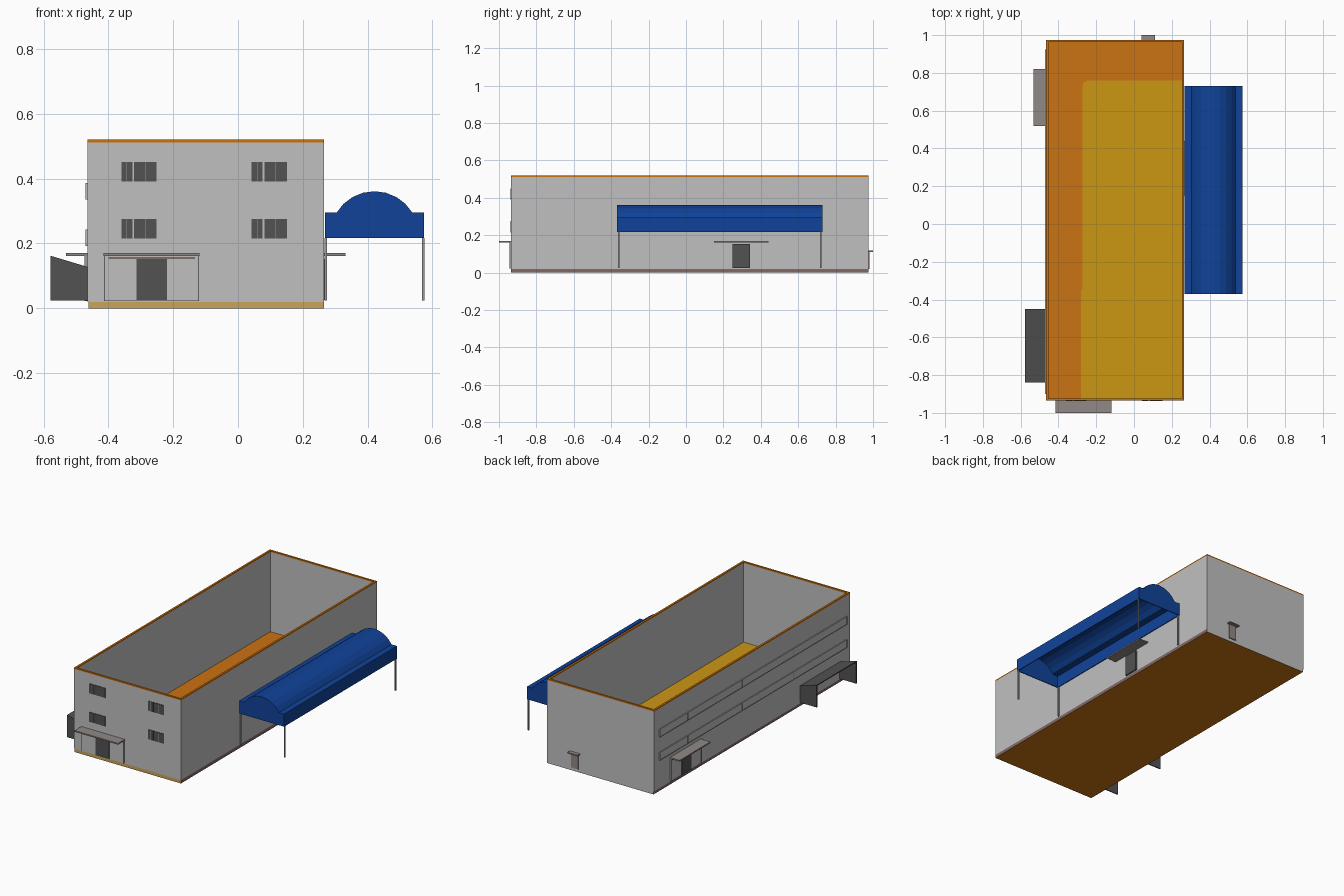
import bpy, bmesh, math

default = bpy.data.objects.get("Cube")
if default:
    bpy.data.objects.remove(default, do_unlink=True)


def material(name, r, g, b):
    m = bpy.data.materials.new(name)
    m.use_nodes = True
    m.diffuse_color = (r, g, b, 1)
    m.node_tree.nodes["Principled BSDF"].inputs["Base Color"].default_value = (r, g, b, 1)
    return m


WALL = material("wall_grey", .52, .53, .52)
ORANGE = material("orange", .6, .17, .006)
GOLD = material("gold", .6, .31, .007)
BLUE = material("blue", .005, .055, .32)
DARK = material("dark_grey", .085, .085, .085)
TAN = material("tan", .6, .37, .1)
MAUVE = material("mauve_brown", .23, .14, .13)
AWNING = material("warm_grey", .28, .25, .24)
STEEL = material("steel_grey", .32, .32, .32)

# Main outline of the building
X0, X1, Y0, Y1 = -.465, .265, -.935, .975
BASE, TOP, THICK = .02, .52, .012


def prism(name, profile, axis, lo, hi, mat):
    """Extrude a closed 2D profile along axis 'y' (x,z profile) or 'z' (x,y profile)."""
    def point(p, t):
        return (p[0], t, p[1]) if axis == 'y' else (p[0], p[1], t)
    bm = bmesh.new()
    a = [bm.verts.new(point(p, lo)) for p in profile]
    b = [bm.verts.new(point(p, hi)) for p in profile]
    bm.faces.new(a)
    bm.faces.new(b[::-1])
    for i in range(len(a)):
        j = (i + 1) % len(a)
        bm.faces.new((a[j], a[i], b[i], b[j]))
    bmesh.ops.recalc_face_normals(bm, faces=bm.faces)
    mesh = bpy.data.meshes.new(name)
    bm.to_mesh(mesh)
    bm.free()
    mesh.materials.append(mat)
    ob = bpy.data.objects.new(name, mesh)
    bpy.context.collection.objects.link(ob)
    return ob


def box(name, x, y, z, mat):
    corners = [(x[0], y[0]), (x[1], y[0]), (x[1], y[1]), (x[0], y[1])]
    return prism(name, corners, 'z', z[0], z[1], mat)


def on_wall(name, side, along, out, z, mat):
    """Box standing on an outer wall; 'out' is the distance range from that wall."""
    if side == "front":
        return box(name, along, (Y0 - out[1], Y0 - out[0]), z, mat)
    if side == "back":
        return box(name, along, (Y1 + out[0], Y1 + out[1]), z, mat)
    if side == "east":
        return box(name, (X1 + out[0], X1 + out[1]), along, z, mat)
    return box(name, (X0 - out[1], X0 - out[0]), along, z, mat)


def ring(name, z, mat):
    box(name + "_front", (X0, X1), (Y0, Y0 + THICK), z, mat)
    box(name + "_back", (X0, X1), (Y1 - THICK, Y1), z, mat)
    box(name + "_west", (X0, X0 + THICK), (Y0 + THICK, Y1 - THICK), z, mat)
    box(name + "_east", (X1 - THICK, X1), (Y0 + THICK, Y1 - THICK), z, mat)


# Base slab: tan front, brown sides, grey back, orange floor and underside
slab = box("base_slab", (X0 + .004, X1), (Y0, Y1), (0, BASE), ORANGE)
for m in (TAN, MAUVE, WALL):
    slab.data.materials.append(m)
for f in slab.data.polygons:
    if f.normal.y < -.5:
        f.material_index = 1
    elif abs(f.normal.x) > .5:
        f.material_index = 2
    elif f.normal.y > .5:
        f.material_index = 3

# Open-topped walls with an orange rim
ring("wall", (BASE, TOP - .008), WALL)
ring("rim", (TOP - .008, TOP), ORANGE)

# Gold floor area with one rounded corner
R, gx, gy = .03, -.272, .76
floor = [(-.28, Y0 + THICK), (X1 - THICK, Y0 + THICK), (X1 - THICK, gy)]
for i in range(7):
    a = math.pi / 2 * (1 + i / 6)
    floor.append((gx + R + R * math.cos(a), gy - R + R * math.sin(a)))
floor += [(gx, -.34), (-.28, -.35)]
prism("gold_floor", floor, 'z', BASE, BASE + .004, GOLD)

# Front windows: a narrow and a wide pane in each
for x in (-.36, .042):
    for z in (.215, .391):
        for dx, w in ((0, .034), (.039, .07)):
            on_wall("window_pane", "front", (x + dx, x + dx + w), (0, .003), (z, z + .06), DARK)
        for dx in (.016, .074):
            on_wall("window_bar", "front", (x + dx, x + dx + .0015), (.003, .004), (z, z + .06), STEEL)


# Entrances with a flat awning
def entrance(side, u0, u1, framed):
    mid = (u0 + u1) / 2
    on_wall("entrance_awning", side, (u0, u1), (0, .066), (.162, .17), AWNING)
    if framed:
        on_wall("entrance_panel", side, (u0 + .003, u1 - .003), (0, .006), (BASE + .003, .162), WALL)
        on_wall("entrance_lintel", side, (u0 + .015, u1 - .015), (.006, .009), (.152, .158), MAUVE)
        for u in (u0 + .002, u1 - .005):
            on_wall("entrance_post", side, (u, u + .003), (0, .008), (BASE + .003, .162), STEEL)
    on_wall("entrance_door", side, (mid - .047, mid + .047), (0, .009), (BASE + .005, .152), DARK)


entrance("front", -.415, -.118, True)
entrance("west", .52, .82, True)
entrance("east", .15, .44, False)

# Small back door
on_wall("back_door", "back", (.05, .1), (0, .006), (BASE, .11), AWNING)
on_wall("back_awning", "back", (.04, .11), (0, .025), (.11, .117), AWNING)

# Window bands on the west wall, split by thin frames
for z0, z1 in ((.192, .243), (.335, .386)):
    on_wall("window_band", "west", (-.9, .925), (0, .004), (z0, z1), WALL)
    for z in (z0, z1 - .003):
        on_wall("band_rail", "west", (-.9, .925), (.004, .006), (z, z + .003), STEEL)
    for y in (-.9, -.375, .12, .65, .922):
        on_wall("band_divider", "west", (y, y + .003), (.004, .006), (z0, z1), STEEL)

# Sloping shelter on the west wall: two end panels and a roof
lo, hi, out = .128, .162, -.578
for y in (-.84, -.455):
    prism("shelter_end", [(X0, .024), (out, .024), (out, hi), (X0, lo)], 'y', y, y + .006, DARK)
prism("shelter_roof", [(X0, lo), (out, hi), (out, hi - .006), (X0, lo - .006)], 'y', -.834, -.455, DARK)

# Blue canopy: arched shell, ledges, fascias and gables
CX, A0, A1, EAVE, LOW = .421, -.37, .73, .295, .217


def arch(half, rise):
    r = (half * half + rise * rise) / (2 * rise)
    t = math.asin(half / r)
    return [(CX + r * math.sin(-t + 2 * t * i / 8), EAVE + rise - r + r * math.cos(-t + 2 * t * i / 8))
            for i in range(9)]


outer, inner = arch(.117, .066), arch(.112, .061)
prism("canopy_arch", outer + inner[::-1], 'y', A0, A1, BLUE)
for y in (A0, A1 - .005):
    gable = [(.268, LOW), (.268, EAVE)] + outer + [(.574, EAVE), (.574, LOW)]
    prism("canopy_gable", gable, 'y', y, y + .005, BLUE)
for x0, x1 in ((.268, .306), (.536, .574)):
    box("canopy_ledge", (x0, x1), (A0, A1), (EAVE - .005, EAVE), BLUE)
for x in (.268, .569):
    box("canopy_fascia", (x, x + .005), (A0, A1), (LOW, EAVE), BLUE)
    for y in (A0 + .006, A1 - .014):
        box("canopy_leg", (x - .001, x + .006), (y, y + .008), (.024, LOW), STEEL)
